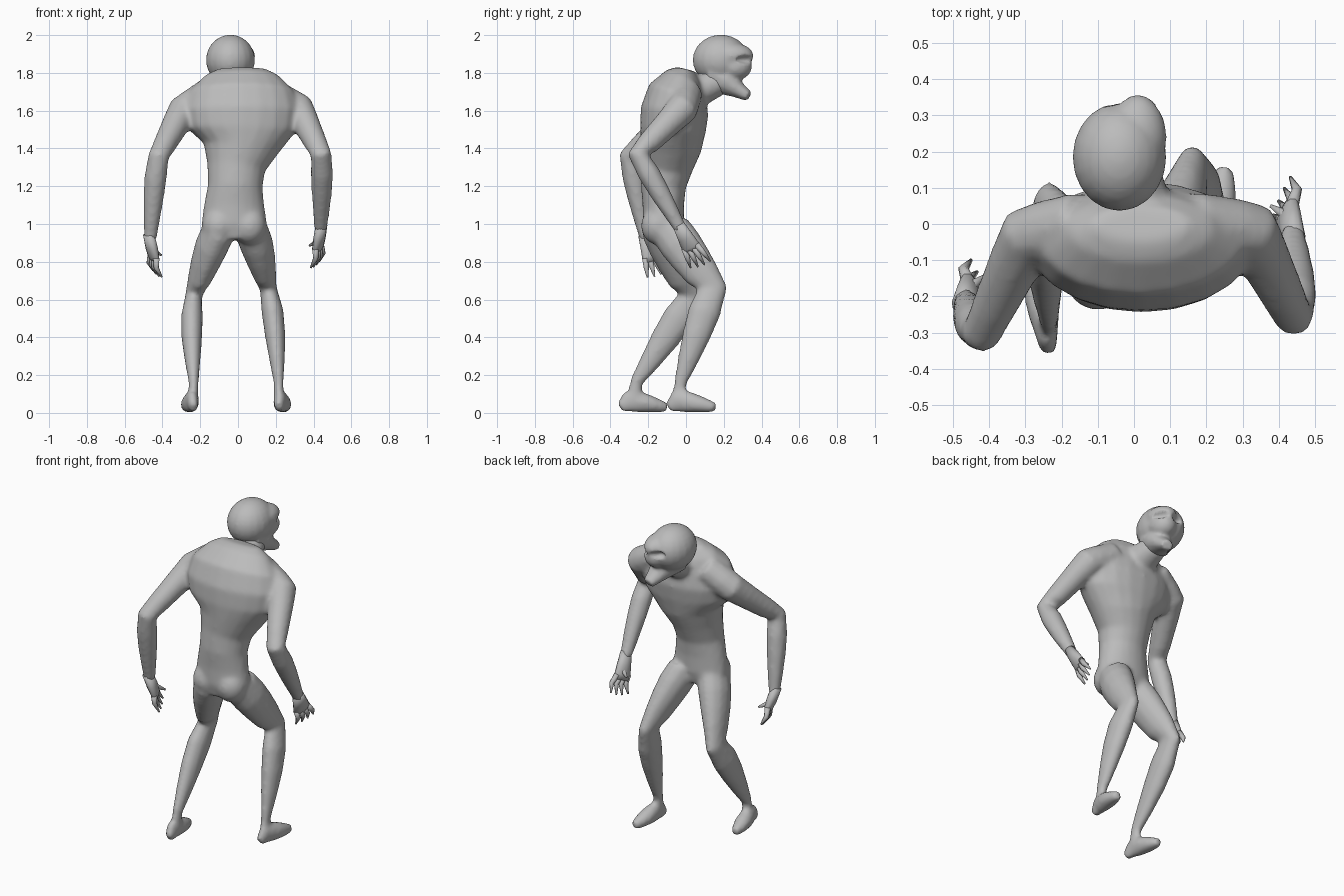
import bpy, bmesh, math
from mathutils import Vector, Matrix

if "Cube" in bpy.data.objects:
    bpy.data.objects.remove(bpy.data.objects["Cube"], do_unlink=True)

skin = bpy.data.materials.new("grey_skin")
skin.use_nodes = True
skin.diffuse_color = (.5, .5, .5, 1)
skin.node_tree.nodes["Principled BSDF"].inputs["Base Color"].default_value = skin.diffuse_color

X, Y = Vector((1, 0, 0)), Vector((0, 1, 0))


def loft(bm, stations, ref=X, sides=12):
    """Closed tube through stations of (centre, half width, half depth)."""
    centres = [Vector(station[0]) for station in stations]
    rings = []
    for i, (centre, width, depth) in enumerate(stations):
        ahead = centres[min(i + 1, len(centres) - 1)]
        behind = centres[max(i - 1, 0)]
        tangent = (ahead - behind).normalized()
        across = (ref - tangent * ref.dot(tangent)).normalized()
        along = tangent.cross(across)
        angles = [k * math.tau / sides for k in range(sides)]
        rings.append([bm.verts.new(centres[i] + across * width * math.cos(angle)
                                   + along * depth * math.sin(angle))
                      for angle in angles])
    for lower, upper in zip(rings, rings[1:]):
        for k in range(sides):
            bm.faces.new((lower[k - 1], lower[k], upper[k], upper[k - 1]))
    bm.faces.new(rings[0][::-1])
    bm.faces.new(rings[-1])


def limb(bm, joints, sizes, swells, ref=X):
    """Loft through joints; each segment swells outward like muscle."""
    joints = [Vector(joint) for joint in joints]
    sizes = [Vector(size) for size in sizes]
    stations = []
    for i, swell in enumerate(swells):
        outward = math.copysign(swell, joints[i + 1].x)
        for step in range(4):
            t = step / 4
            wave = math.sin(math.pi * t ** .7)
            centre = joints[i].lerp(joints[i + 1], t) + X * outward * wave / 2
            width, depth = sizes[i].lerp(sizes[i + 1], t)
            stations.append((centre, width + swell * wave, depth + swell * wave))
    stations.append((joints[-1], *sizes[-1]))
    loft(bm, stations, ref)


def blob(bm, centre, radii):
    matrix = Matrix.Translation(centre) @ Matrix.Diagonal((*radii, 1))
    bmesh.ops.create_uvsphere(bm, u_segments=20, v_segments=14, radius=1, matrix=matrix)


def finish(name, bm, voxel=0, rounds=0):
    """Make an object; with a voxel size, fuse its overlapping parts."""
    bmesh.ops.recalc_face_normals(bm, faces=bm.faces)
    mesh = bpy.data.meshes.new(name)
    bm.to_mesh(mesh)
    bm.free()
    part = bpy.data.objects.new(name, mesh)
    bpy.context.collection.objects.link(part)
    if voxel:
        remesh = part.modifiers.new("fuse", 'REMESH')
        remesh.mode, remesh.voxel_size = 'VOXEL', voxel
        soften = part.modifiers.new("soften", 'SMOOTH')
        soften.factor, soften.iterations = .5, rounds
        graph = bpy.context.evaluated_depsgraph_get()
        part.data = bpy.data.meshes.new_from_object(part.evaluated_get(graph))
        part.modifiers.clear()
    part.data.materials.clear()
    part.data.materials.append(skin)
    part.data.polygons.foreach_set("use_smooth", [True] * len(part.data.polygons))
    return part


def foot(bm, heel, toe):
    """High at the instep, widest at the ball, flat on the ground."""
    heel, toe = Vector(heel), Vector(toe)
    stations = []
    for step in range(7):
        t = step / 6
        height = .027 + .034 * math.sin(math.pi * math.sqrt(t))
        width = .024 + .024 * math.sin(math.pi * t ** 1.3)
        centre = heel.lerp(toe, t)
        centre.z = height
        stations.append((centre, width, height))
    loft(bm, stations)


def hand(name, wrist, reach):
    """Palm, four spread fingers and a thumb on the inner side."""
    bm = bmesh.new()
    wrist, reach = Vector(wrist), Vector(reach)
    outer = math.copysign(1, wrist.x)
    spread = Vector((outer * .4, .9, .3)).normalized()
    palm, knuckle = wrist + reach * .2, wrist + reach * .45
    loft(bm, [(wrist - reach * .2, .033, .03), (palm, .046, .03),
              (knuckle, .054, .025), (wrist + reach * .6, .045, .014)], spread)

    def finger(root, tip, thick):
        middle = root.lerp(tip, .5) + X * outer * .015
        loft(bm, [(root, thick, thick), (middle, thick * .8, thick * .8),
                  (tip, thick / 4, thick / 4)], spread, sides=8)

    for i in (-1.5, -.5, .5, 1.5):
        tip = wrist + reach * (1.03 - .04 * abs(i))
        finger(knuckle + spread * i * .025, tip + spread * i * .04, .018)
    finger(palm, wrist + Vector((-outer * .06, .07, -.075)), .02)
    finish(name, bm)


# Torso, hunched forward: height, sideways and depth position, half width, half depth
body = bmesh.new()
torso = ((.92, -.02, -.12, .1, .09), (1, -.02, -.12, .175, .11), (1.1, -.02, -.12, .16, .11),
         (1.2, -.015, -.12, .145, .12), (1.3, -.01, -.1, .155, .135), (1.4, .015, -.08, .2, .16),
         (1.5, .02, -.07, .29, .175), (1.6, .02, -.06, .31, .18), (1.7, .02, -.045, .28, .155),
         (1.78, .02, -.01, .2, .1), (1.82, .02, 0, .13, .05))
loft(body, [((x, y, z), width, depth) for z, x, y, width, depth in torso], sides=20)

# Buttocks
for x in (-.1, .06):
    blob(body, (x, -.15, .99), (.09, .088, .1))

# Neck, reaching forward
loft(body, [((.01, -.02, 1.72), .11, .09), ((0, .07, 1.705), .1, .09),
            ((-.01, .15, 1.745), .08, .08), ((-.03, .2, 1.83), .07, .07)])

# Arms bent back at the elbow, with hands
arm_sizes = [(size, size) for size in (.09, .085, .056, .033)]
for name, shoulder, elbow, wrist, reach in (
        ("left_hand", (.32, -.02, 1.61), (.44, -.255, 1.37), (.437, -.02, .96), (-.03, .1, -.18)),
        ("right_hand", (-.29, -.03, 1.6), (-.42, -.3, 1.36), (-.465, -.21, .91), (.04, .06, -.18))):
    chest = (shoulder[0] / 2, 0, 1.69)
    limb(body, (chest, shoulder, elbow, wrist), arm_sizes, (0, -.002, .011), Y)
    hand(name, wrist, reach)

# Legs in a stride, with feet
leg_sizes = [(.09, .11), (.045, .08), (.027, .035), (.027, .035)]
for hip, knee, ankle, toe in (
        ((.07, -.085, .97), (.16, .14, .66), (.215, -.03, .16), (.25, .157, 0)),
        ((-.1, -.13, .97), (-.235, .04, .62), (-.235, -.265, .16), (-.27, -.1, 0))):
    sole = (ankle[0], ankle[1] - .01, .06)
    limb(body, (hip, knee, ankle, sole), leg_sizes, (.012, .02, 0))
    foot(body, (ankle[0], toe[1] - .25, 0), toe)
finish("body", body, .013, 9)

# Head: skull, brow, cheeks and a pointed jaw turned a little aside
head = bmesh.new()
blob(head, (-.04, .185, 1.868), (.13, .15, .134))
blob(head, (.01, .24, 1.89), (.08, .118, .07))
blob(head, (.01, .26, 1.835), (.075, .09, .075))
loft(head, [((-.03, .15, 1.79), .1, .09), ((0, .225, 1.75), .08, .075),
            ((.015, .275, 1.71), .058, .045), ((.03, .332, 1.675), .035, .028)])
skull = finish("head", head, .01, 6)

# Eye hollows pressed in beneath the brow
facing, side = Vector((.35, .94, 0)), Vector((.94, -.35, 0))
for sign in (-1, 1):
    eye = Vector((.012, .325, 1.872)) + side * .05 * sign
    for vertex in skull.data.vertices:
        offset = vertex.co - eye
        reach = math.hypot(offset.dot(side) / .045, offset.z / .025, offset.dot(facing) / .07)
        if reach < 1:
            vertex.co -= facing * .03 * (1 - reach ** 2)
